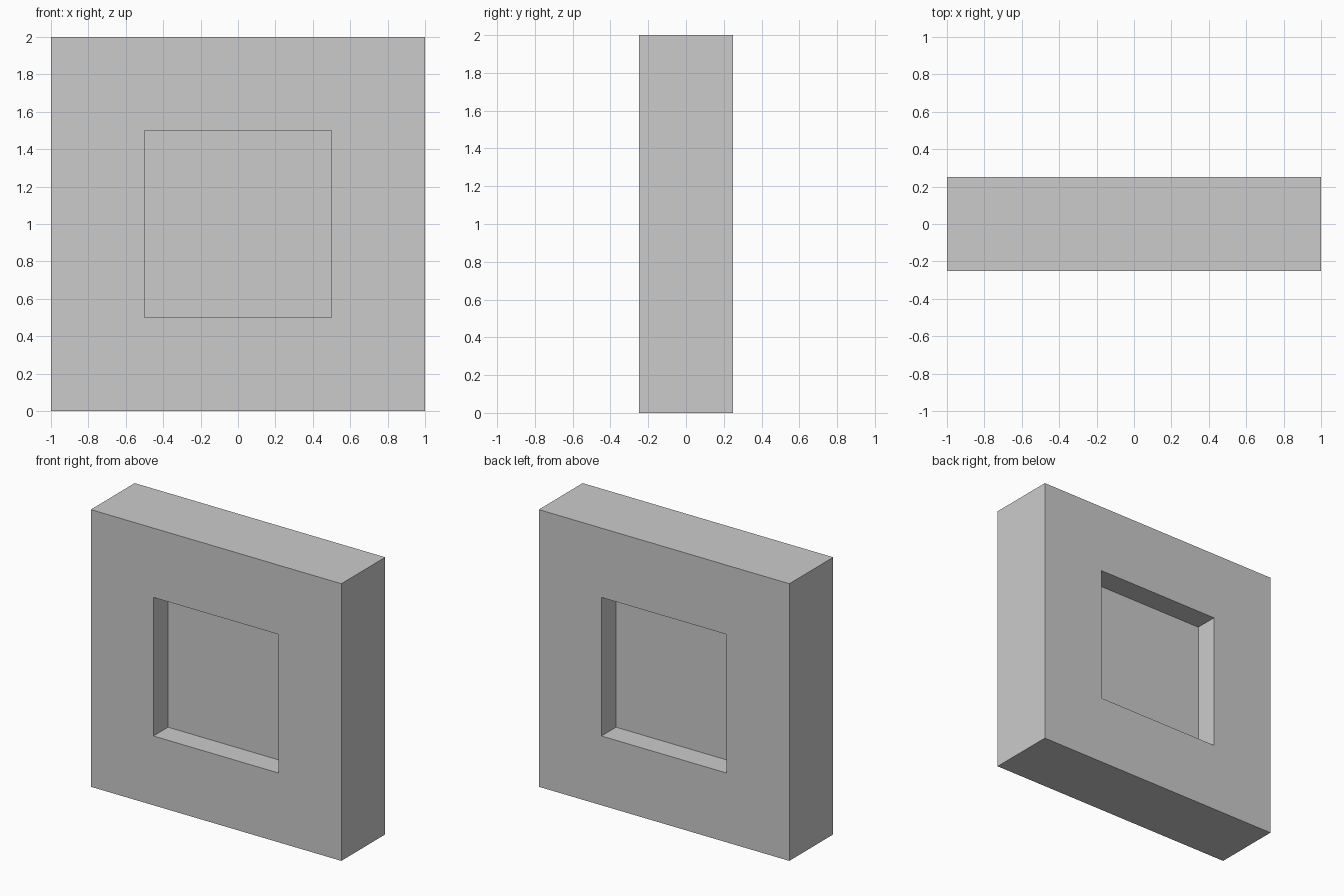
import bpy, bmesh
from mathutils import Matrix

if "Cube" in bpy.data.objects:
    bpy.data.objects.remove(bpy.data.objects["Cube"])

WIDTH, DEPTH, HEIGHT = 2.0, 0.5, 2.0
BORDER = 0.5          # frame width around the recess
POCKET = DEPTH / 3    # pocket depth on each side, leaving a thin central panel

bm = bmesh.new()

# Solid slab standing on the ground
bmesh.ops.create_cube(bm, size=1.0, matrix=Matrix.Translation((0, 0, HEIGHT / 2))
                      @ Matrix.Diagonal((WIDTH, DEPTH, HEIGHT, 1)))

# Square straight-walled pocket sunk into the front and back faces:
# the first inset makes the frame, the second makes walls that are pushed inward
bm.normal_update()
for face in [f for f in bm.faces if abs(f.normal.y) > 0.9]:
    inward = -face.normal.copy() * POCKET
    bmesh.ops.inset_individual(bm, faces=[face], thickness=BORDER, use_even_offset=True)
    floor = bmesh.ops.extrude_discrete_faces(bm, faces=[face])["faces"][0]
    bmesh.ops.translate(bm, verts=floor.verts[:], vec=inward)

bmesh.ops.recalc_face_normals(bm, faces=bm.faces[:])
mesh = bpy.data.meshes.new("recessed_block")
bm.to_mesh(mesh)
bm.free()
block = bpy.data.objects.new("recessed_block", mesh)
bpy.context.collection.objects.link(block)
